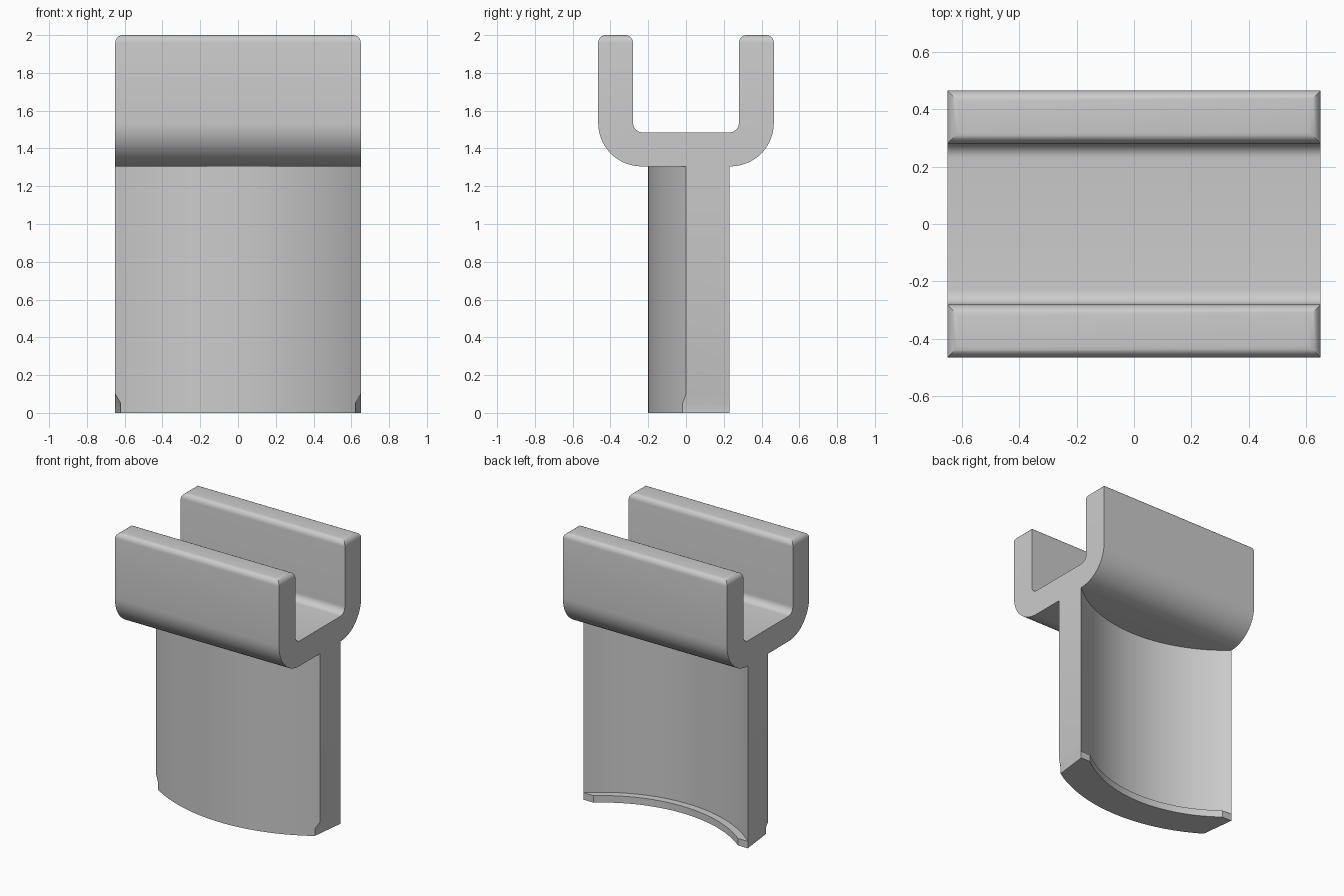
import bpy, bmesh
from math import sin, cos, pi, asin, sqrt

if "Cube" in bpy.data.objects:
    bpy.data.objects.remove(bpy.data.objects["Cube"])

grey = bpy.data.materials.new("light grey")
grey.use_nodes = True
grey.diffuse_color = (0.6, 0.6, 0.6, 1)
grey.node_tree.nodes["Principled BSDF"].inputs["Base Color"].default_value = (0.6, 0.6, 0.6, 1)

HALF = 0.65        # half length along x
AXIS_Y = 0.956     # axis of the curved plate
NECK = 1.305       # underside of the channel


def finish(bm, name):
    bmesh.ops.recalc_face_normals(bm, faces=bm.faces)
    mesh = bpy.data.meshes.new(name)
    bm.to_mesh(mesh)
    bm.free()
    mesh.materials.append(grey)
    obj = bpy.data.objects.new(name, mesh)
    bpy.context.collection.objects.link(obj)
    bpy.ops.object.select_all(action='DESELECT')
    obj.select_set(True)
    bpy.context.view_layer.objects.active = obj
    bpy.ops.object.shade_smooth_by_angle(angle=0.5)
    return obj


def arc(cy, cz, r, a0, a1, n):
    return [(cy + r * cos(a0 + (a1 - a0) * i / n), cz + r * sin(a0 + (a1 - a0) * i / n))
            for i in range(n + 1)]


def plate_arc(radius, half, n=40):
    """Points of an arc about the plate axis, from -half to +half in x."""
    a = asin(half / radius)
    return arc(0, AXIS_Y, radius, -pi / 2 - a, -pi / 2 + a, n)


def prism(bm, outline, z0, z1):
    face = bm.faces.new([bm.verts.new((x, y, z0)) for x, y in outline])
    new = bmesh.ops.extrude_face_region(bm, geom=[face])["geom"]
    top = [v for v in new if isinstance(v, bmesh.types.BMVert)]
    bmesh.ops.translate(bm, vec=(0, 0, z1 - z0), verts=top)


# Curved plate, with its lower front corners tapered in
outer, inner = sqrt(HALF**2 + AXIS_Y**2), sqrt(HALF**2 + (AXIS_Y - 0.23)**2)
bm = bmesh.new()
prism(bm, plate_arc(outer, HALF) + plate_arc(inner, HALF)[::-1], 0, NECK)
for z in (0.05, 0.1):
    bmesh.ops.bisect_plane(bm, geom=bm.verts[:] + bm.edges[:] + bm.faces[:],
                           plane_co=(0, 0, z), plane_no=(0, 0, 1))
for v in bm.verts:
    if v.co.z < 0.06 and abs(v.co.x) > HALF - 0.001 and v.co.y < 0.01:
        v.co.x *= 0.955
        v.co.y = -0.018
finish(bm, "curved_plate")

# Thin ledge along the foot of the hollow side, cut flush with the plate's back
ledge_radius = inner - 0.05
ledge_half = sqrt(ledge_radius**2 - (AXIS_Y - 0.23)**2)
bm = bmesh.new()
prism(bm, plate_arc(inner, HALF) + plate_arc(ledge_radius, ledge_half)[::-1], 0, 0.05)
finish(bm, "foot_ledge")

# U-shaped channel, drawn in profile and extruded along x
right = (arc(0.235, 1.535, 0.23, -pi / 2, 0, 16)
         + [(0.465, 2.0), (0.28, 2.0)]
         + arc(0.23, 1.535, 0.05, 0, -pi / 2, 8))
profile = right + [(-y, z) for y, z in reversed(right)]
bm = bmesh.new()
face = bm.faces.new([bm.verts.new((-HALF, y, z)) for y, z in profile])
new = bmesh.ops.extrude_face_region(bm, geom=[face])["geom"]
bmesh.ops.translate(bm, vec=(2 * HALF, 0, 0),
                    verts=[v for v in new if isinstance(v, bmesh.types.BMVert)])
rims = [e for e in bm.edges if all(v.co.z > 1.99 for v in e.verts)]
bmesh.ops.bevel(bm, geom=rims, offset=0.04, segments=5, profile=0.5, affect='EDGES')
finish(bm, "channel")
